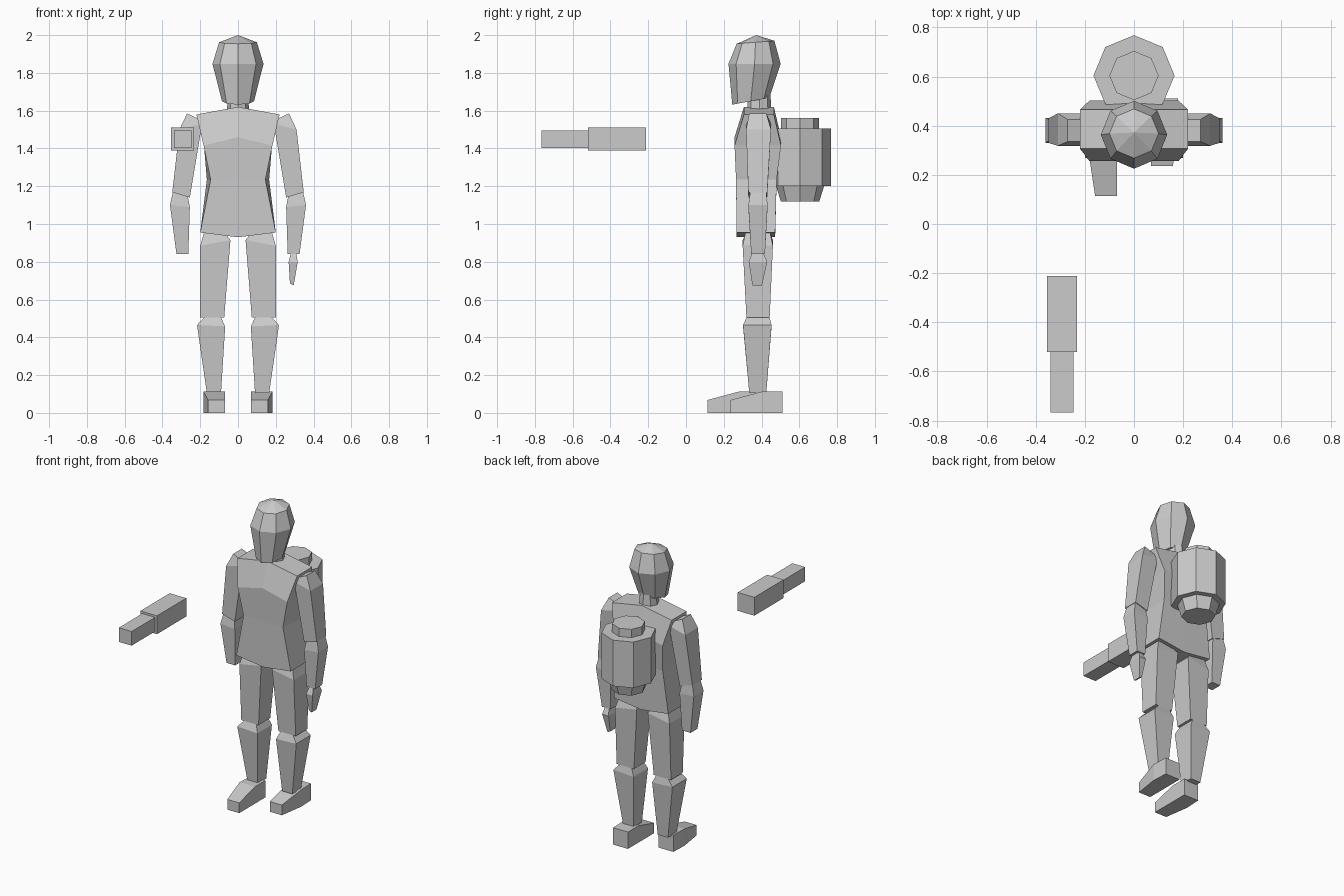
import bpy, bmesh
from math import sin, cos, pi

cube = bpy.data.objects.get("Cube")
if cube:
    bpy.data.objects.remove(cube, do_unlink=True)

grey = bpy.data.materials.new("plain_grey")
grey.use_nodes = True
grey.diffuse_color = (0.6, 0.6, 0.6, 1)
grey.node_tree.nodes["Principled BSDF"].inputs["Base Color"].default_value = (0.6, 0.6, 0.6, 1)


def loft(name, rings, closed=True):
    """Skin a stack of rings (or single points) and cap both ends."""
    bm = bmesh.new()
    loops = [[bm.verts.new(p) for p in ring] for ring in rings]
    for a, b in zip(loops, loops[1:]):
        n = len(a)
        for i in range(n if closed else n - 1):
            j = (i + 1) % n
            if len(b) == 1:
                bm.faces.new((a[i], a[j], b[0]))
            else:
                bm.faces.new((a[i], a[j], b[j], b[i]))
    for end in (loops[0], loops[-1]):
        if len(end) > 2:
            bm.faces.new(end)
    bmesh.ops.recalc_face_normals(bm, faces=bm.faces)
    mesh = bpy.data.meshes.new(name)
    bm.to_mesh(mesh)
    bm.free()
    mesh.materials.append(grey)
    obj = bpy.data.objects.new(name, mesh)
    bpy.context.collection.objects.link(obj)
    return obj


def octagon(y, z, rx, ry, tilt=0.0):
    """Eight points with corners on the axes; tilt raises the back."""
    return [(rx * cos(i * pi / 4), y + ry * sin(i * pi / 4), z + tilt * sin(i * pi / 4))
            for i in range(8)]


def limb(name, side, sections):
    """Four-sided limb; section = inner x, inner z, outer x, outer z, front y, back y."""
    loft(name, [[(side * xi, f, zi), (side * xo, f, zo), (side * xo, b, zo), (side * xi, b, zi)]
                for xi, zi, xo, zo, f, b in sections])


def block(name, x0, x1, y0, y1, z0, z1):
    loft(name, [[(x0, y0, z), (x1, y0, z), (x1, y1, z), (x0, y1, z)] for z in (z0, z1)])


# Head and neck
loft("head", [octagon(0.343, 1.65, 0.085, 0.098, 0.018),
              octagon(0.363, 1.848, 0.135, 0.138),
              octagon(0.368, 1.962, 0.1, 0.1, 0.008),
              [(0, 0.372, 2.0)]])
loft("neck", [octagon(0.388, 1.58, 0.06, 0.066), octagon(0.388, 1.7, 0.052, 0.058)])

# Torso: half sections (x front, x back, side z, centre z, front y, back y), mirrored
sections = [(0.2, 0.2, 0.955, 0.93, 0.268, 0.472),
            (0.145, 0.165, 1.235, 1.235, 0.265, 0.48),
            (0.182, 0.18, 1.415, 1.46, 0.257, 0.503),
            (0.22, 0.22, 1.58, 1.62, 0.307, 0.465)]
torso = loft("torso", [[(0, f, zc), (xf, f, zs), (xb, b, zs), (0, b, zc)]
                       for xf, xb, zs, zc, f, b in sections], closed=False)
torso.modifiers.new("mirror", 'MIRROR').use_axis = (True, False, False)

# Arms, legs and feet; the right foot is placed a little further forward
for label, side, step in (("left", 1, 0.0), ("right", -1, -0.122)):
    limb(label + "_upper_arm", side, [(0.215, 1.56, 0.27, 1.585, 0.335, 0.425),
                                      (0.19, 1.53, 0.31, 1.5, 0.318, 0.45),
                                      (0.255, 1.14, 0.348, 1.168, 0.33, 0.43)])
    limb(label + "_forearm", side, [(0.265, 1.145, 0.345, 1.168, 0.34, 0.425),
                                    (0.255, 1.09, 0.36, 1.1, 0.33, 0.432),
                                    (0.263, 0.842, 0.326, 0.842, 0.345, 0.418)])
    limb(label + "_thigh", side, [(0.06, 0.94, 0.18, 0.955, 0.315, 0.445),
                                  (0.04, 0.915, 0.2, 0.885, 0.3, 0.46),
                                  (0.073, 0.505, 0.2, 0.505, 0.32, 0.443)])
    limb(label + "_shin", side, [(0.09, 0.505, 0.18, 0.505, 0.32, 0.443),
                                 (0.068, 0.458, 0.217, 0.465, 0.302, 0.453),
                                 (0.09, 0.105, 0.165, 0.105, 0.335, 0.425)])
    foot = [(0.235, 0.158, 0.068), (0.4, 0.183, 0.112), (0.51, 0.178, 0.112)]
    loft(label + "_foot", [[(side * 0.07, y + step, 0), (side * x, y + step, 0),
                            (side * x, y + step, h), (side * 0.07, y + step, h)]
                           for y, x, h in foot])

# Only the left arm carries a hand
limb("left_hand", 1, [(0.28, 0.845, 0.308, 0.845, 0.35, 0.41),
                      (0.268, 0.8, 0.316, 0.8, 0.332, 0.43),
                      (0.275, 0.685, 0.295, 0.675, 0.352, 0.402)])

# Backpack canister with lid and tapered base
loft("backpack_body", [octagon(0.604, z, 0.165, 0.164) for z in (1.2, 1.505)])
loft("backpack_lid", [octagon(0.604, z, 0.1, 0.1) for z in (1.49, 1.56)])
loft("backpack_base", [octagon(0.604, 1.12, 0.102, 0.102), octagon(0.604, 1.21, 0.13, 0.13)])

# Floating two-part tool in front of the right shoulder
block("tool_body", -0.354, -0.232, -0.52, -0.212, 1.388, 1.51)
block("tool_barrel", -0.34, -0.246, -0.766, -0.515, 1.402, 1.496)
